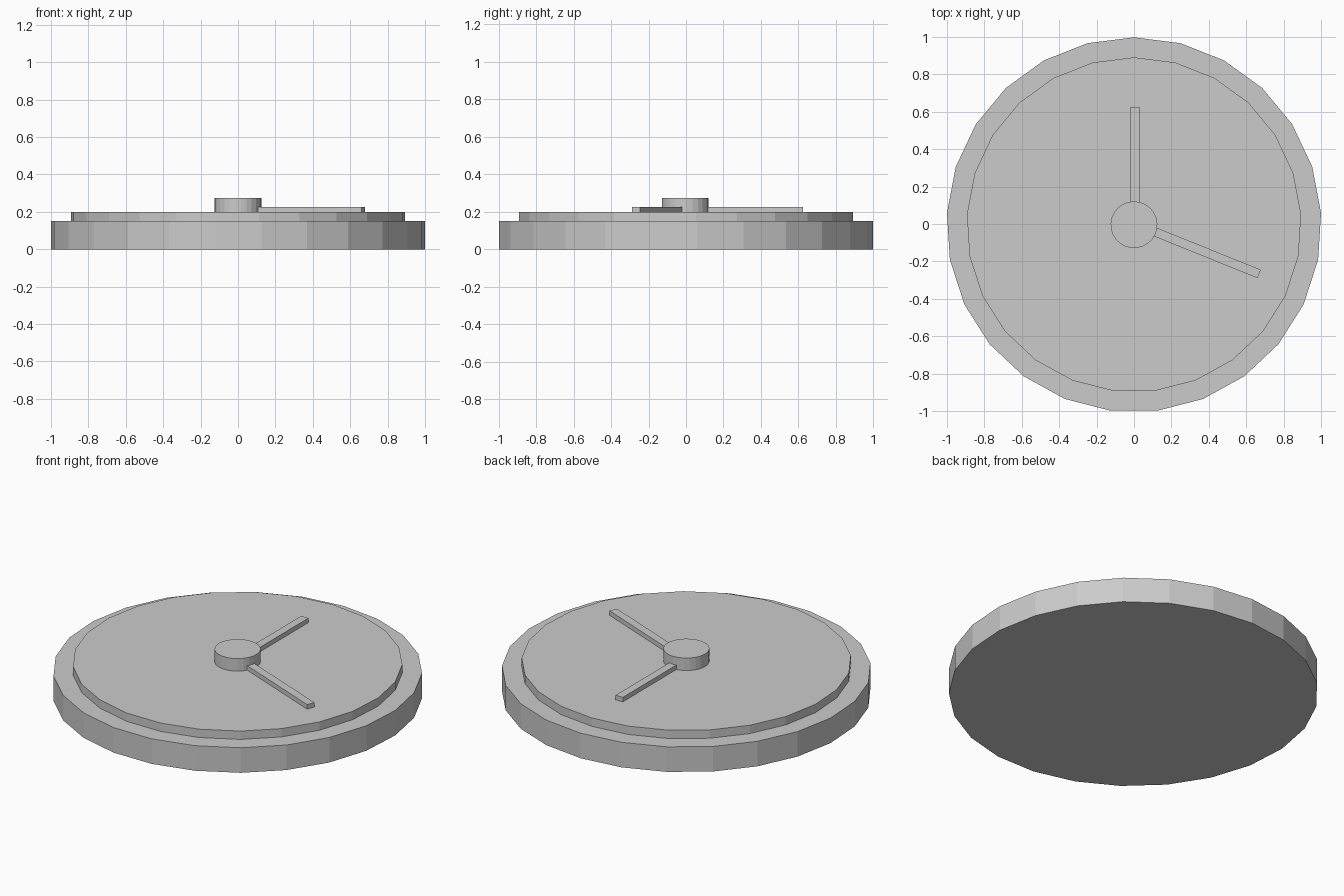
import bpy, bmesh
from math import cos, sin, radians
from mathutils import Matrix

if "Cube" in bpy.data.objects:
    bpy.data.objects.remove(bpy.data.objects["Cube"])

SIDES = 25      # odd count, with one corner pointing to +y
CY = -0.004     # centres the odd-sided outline on y = 0


def make_object(name, bm):
    mesh = bpy.data.meshes.new(name)
    bm.to_mesh(mesh)
    bm.free()
    obj = bpy.data.objects.new(name, mesh)
    bpy.context.collection.objects.link(obj)
    return obj


def disc(name, radius, z0, z1):
    bm = bmesh.new()
    rings = []
    for z in (z0, z1):
        rings.append([bm.verts.new((radius * cos(radians(90 + i * 360 / SIDES)),
                                    CY + radius * sin(radians(90 + i * 360 / SIDES)), z))
                      for i in range(SIDES)])
    low, high = rings
    bm.faces.new(low[::-1])
    bm.faces.new(high)
    for i in range(SIDES):
        j = (i + 1) % SIDES
        bm.faces.new((low[i], low[j], high[j], high[i]))
    return make_object(name, bm)


def hand(name, tip, angle, length, width=0.048, z0=0.19, z1=0.227):
    # bar that ends at the tip and runs back under the hub
    bm = bmesh.new()
    bmesh.ops.create_cube(bm, size=1)
    bm.transform(Matrix.Translation((tip[0], tip[1], 0))
                 @ Matrix.Rotation(radians(angle), 4, 'Z')
                 @ Matrix.Translation((-length / 2, 0, (z0 + z1) / 2))
                 @ Matrix.Diagonal((length, width, z1 - z0, 1)))
    return make_object(name, bm)


# Stepped body
disc("case", 1.002, 0.0, 0.15)
disc("dial", 0.895, 0.14, 0.20)

# Centre hub and the two hands
disc("hub", 0.125, 0.19, 0.275)
hand("upright_hand", (0.005, 0.625), 90, 0.75)
hand("slanted_hand", (0.669, -0.267), -22, 0.75)
